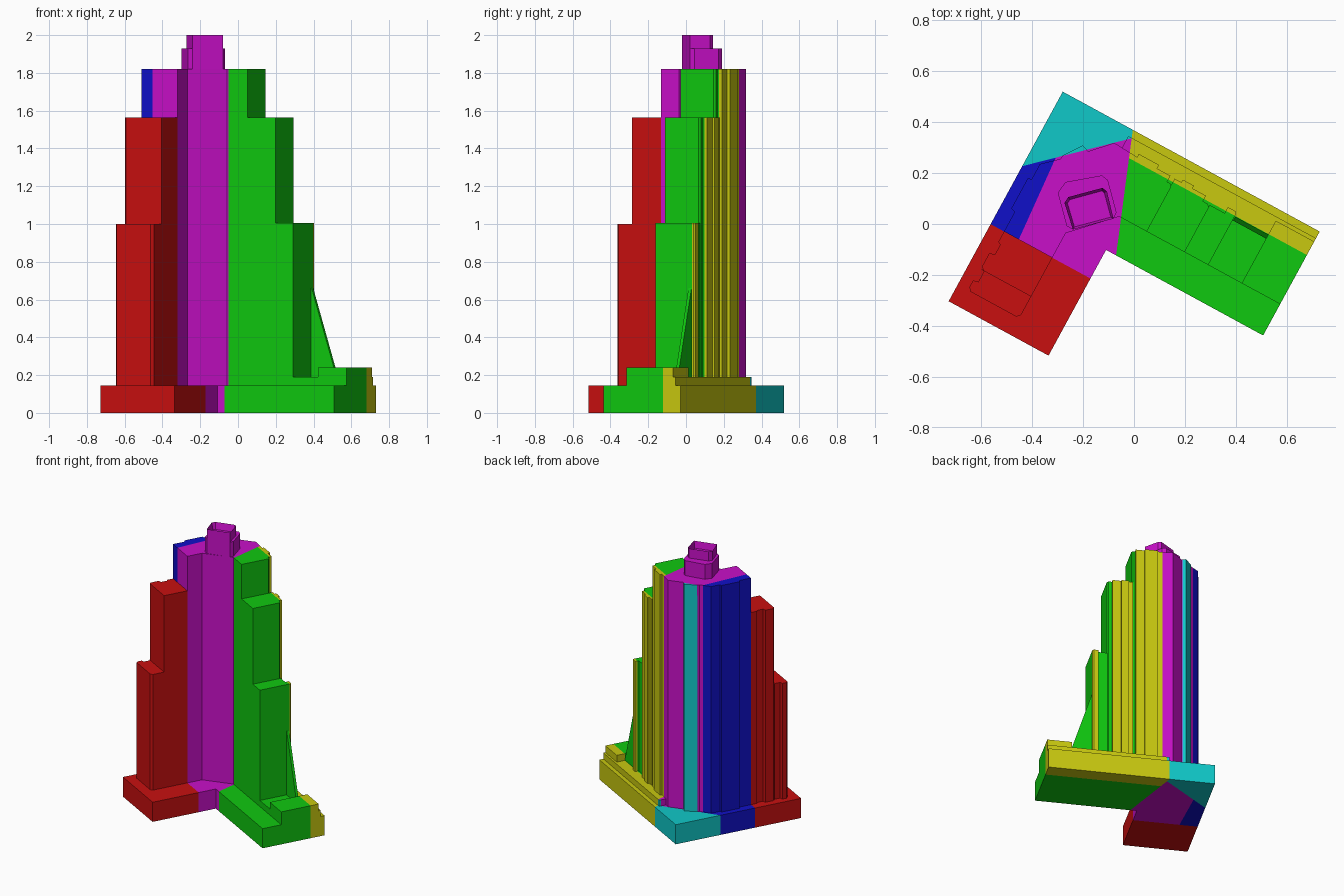
import bpy, bmesh, math
from mathutils import Vector

cube = bpy.data.objects.get("Cube")
if cube:
    bpy.data.objects.remove(cube, do_unlink=True)

# Plan frame: a runs along the right wing, b along the left wing
ORIGIN = Vector((-0.28, 0.52))
U = Vector((0.878, -0.478))
W = Vector((-0.478, -0.878))


def plan(a, b):
    return ORIGIN + a * U + b * W


# Flat zone colours
LO, HI = 0.005, 0.58
COLOURS = [("red", (HI, LO, LO)), ("green", (LO, HI, LO)), ("blue", (LO, LO, HI)),
           ("yellow", (HI, HI, LO)), ("magenta", (HI, LO, HI)), ("cyan", (LO, HI, HI))]
mats = []
for name, rgb in COLOURS:
    m = bpy.data.materials.new(name)
    m.use_nodes = True
    m.diffuse_color = (*rgb, 1)
    bsdf = next(n for n in m.node_tree.nodes if n.type == 'BSDF_PRINCIPLED')
    bsdf.inputs["Base Color"].default_value = (*rgb, 1)
    bsdf.inputs["Roughness"].default_value = 0.8
    mats.append(m)

# Vertical zone borders: (point, direction) in plan
BORDERS = {
    "red": (plan(0, 0.593), U),
    "yellow": (plan(0, 0.105), U),
    "green": (Vector((-0.054, 0)), Vector((0.133, 1))),
    "blue": (Vector((-0.31, 0.255)), Vector((0.452, 1))),
    "cyan": (Vector((-0.44, 0.227)), Vector((1, 0.255))),
}


def side(p, key):
    """Positive to the right of the border's direction."""
    o, d = BORDERS[key]
    return (p.x - o.x) * d.y - (p.y - o.y) * d.x


def zone(p):
    if side(p, "green") > 0:
        return 3 if side(p, "yellow") < 0 else 1
    if side(p, "red") > 0:
        return 0
    if side(p, "cyan") < 0:
        return 5
    return 2 if side(p, "blue") < 0 else 4


def finish(name, bm):
    """Split along the zone borders, colour each face by its zone."""
    bmesh.ops.recalc_face_normals(bm, faces=bm.faces[:])
    bmesh.ops.triangulate(bm, faces=bm.faces[:])
    for o, d in BORDERS.values():
        bmesh.ops.bisect_plane(bm, geom=bm.verts[:] + bm.edges[:] + bm.faces[:], dist=1e-5,
                               plane_co=(o.x, o.y, 0), plane_no=(d.y, -d.x, 0))
    for f in bm.faces:
        c = f.calc_center_median() - f.normal * 1e-3
        f.material_index = zone(c)
    bmesh.ops.dissolve_limit(bm, angle_limit=0.01, verts=bm.verts[:], edges=bm.edges[:],
                             delimit={'MATERIAL'})
    me = bpy.data.meshes.new(name)
    bm.to_mesh(me)
    bm.free()
    for m in mats:
        me.materials.append(m)
    ob = bpy.data.objects.new(name, me)
    bpy.context.collection.objects.link(ob)
    return ob


def extruded(pts, z0, z1):
    bm = bmesh.new()
    f = bm.faces.new([bm.verts.new((p.x, p.y, z0)) for p in pts])
    r = bmesh.ops.extrude_face_region(bm, geom=[f])
    top = [v for v in r["geom"] if isinstance(v, bmesh.types.BMVert)]
    bmesh.ops.translate(bm, verts=top, vec=(0, 0, z1 - z0))
    return bm


def prism(name, outline, z0, z1):
    return finish(name, extruded([plan(a, b) for a, b in outline], z0, z1))


def box(name, a0, a1, b0, b1, z0, z1):
    return prism(name, [(a0, b0), (a1, b0), (a1, b1), (a0, b1)], z0, z1)


# Podium: L-shaped base, raised strip and end block on the right wing
prism("base", [(0, 0), (1.15, 0), (1.15, 0.465), (0.447, 0.465), (0.447, 0.938), (0, 0.938)], 0, 0.145)
box("raised_strip", 0.31, 1.15, 0.03, 0.325, 0.145, 0.19)
box("end_block", 0.978, 1.15, 0.045, 0.325, 0.19, 0.24)

# Central tower with angled inner front and stepped back
prism("central_tower", [
    (0.553, 0.325), (0.553, 0.125), (0.545, 0.115), (0.53, 0.115), (0.53, 0.088), (0.47, 0.088),
    (0.47, 0.072), (0.38, 0.072), (0.38, 0.086), (0.274, 0.08), (0.2, 0.158), (0.17, 0.148),
    (0.12, 0.22), (0.118, 0.237), (0.057, 0.293), (0.057, 0.36), (0.042, 0.365), (0.042, 0.5),
    (0.06, 0.505), (0.06, 0.593), (0.276, 0.593), (0.276, 0.483), (0.43, 0.325)], 0.145, 1.82)

# Right wing setbacks, each with a narrow rear pier
prism("right_upper_setback", [
    (0.55, 0.325), (0.722, 0.325), (0.722, 0.125), (0.712, 0.115), (0.69, 0.115), (0.69, 0.09),
    (0.63, 0.09), (0.63, 0.078), (0.58, 0.078), (0.58, 0.09), (0.55, 0.09)], 0.19, 1.565)
prism("right_lower_setback", [
    (0.72, 0.325), (0.828, 0.325), (0.828, 0.095), (0.82, 0.088), (0.787, 0.088), (0.787, 0.115),
    (0.72, 0.115)], 0.19, 1.005)

# Sloping fin at the end of the right wing
bm = bmesh.new()
profile = [(0.82, 0.19), (0.98, 0.19), (0.965, 0.24), (0.831, 0.66), (0.82, 0.66)]
f = bm.faces.new([bm.verts.new((*plan(a, 0.107), z)) for a, z in profile])
r = bmesh.ops.extrude_face_region(bm, geom=[f])
bmesh.ops.translate(bm, verts=[v for v in r["geom"] if isinstance(v, bmesh.types.BMVert)],
                    vec=(W.x * 0.018, W.y * 0.018, 0))
finish("sloping_fin", bm)

# Left wing setbacks with chamfered corners and outer piers
prism("left_upper_setback", [
    (0.06, 0.593), (0.06, 0.64), (0.072, 0.645), (0.072, 0.69), (0.05, 0.695), (0.05, 0.755),
    (0.062, 0.767), (0.276, 0.767), (0.276, 0.593)], 0.145, 1.565)
prism("left_lower_setback", [
    (0.05, 0.765), (0.066, 0.77), (0.066, 0.815), (0.045, 0.82), (0.045, 0.85), (0.058, 0.864),
    (0.262, 0.864), (0.276, 0.85), (0.276, 0.765)], 0.145, 1.0)

# Crown, turned to follow the angled front
P, Q = Vector((0.966, 0.26)), Vector((-0.26, 0.966))


def crown(pts):
    return [Vector((-0.24, -0.022)) + p * P + q * Q for p, q in pts]


finish("crown_base", extruded(crown([
    (0, 0), (0.165, 0), (0.183, 0.02), (0.183, 0.152), (0.165, 0.176), (0.02, 0.188),
    (-0.02, 0.155), (-0.02, 0.02)]), 1.82, 1.93))

# Hollow parapet above the crown base
bm = extruded(crown([(0, 0), (0.165, 0), (0.168, 0.11), (0.155, 0.128), (0.015, 0.128),
                     (-0.005, 0.11)]), 1.93, 2.0)
bmesh.ops.recalc_face_normals(bm, faces=bm.faces[:])
top = [f for f in bm.faces if f.normal.z > 0.9]
bmesh.ops.inset_region(bm, faces=top, thickness=0.012)
bmesh.ops.translate(bm, verts=list(top[0].verts), vec=(0, 0, -0.05))
finish("crown_parapet", bm)
